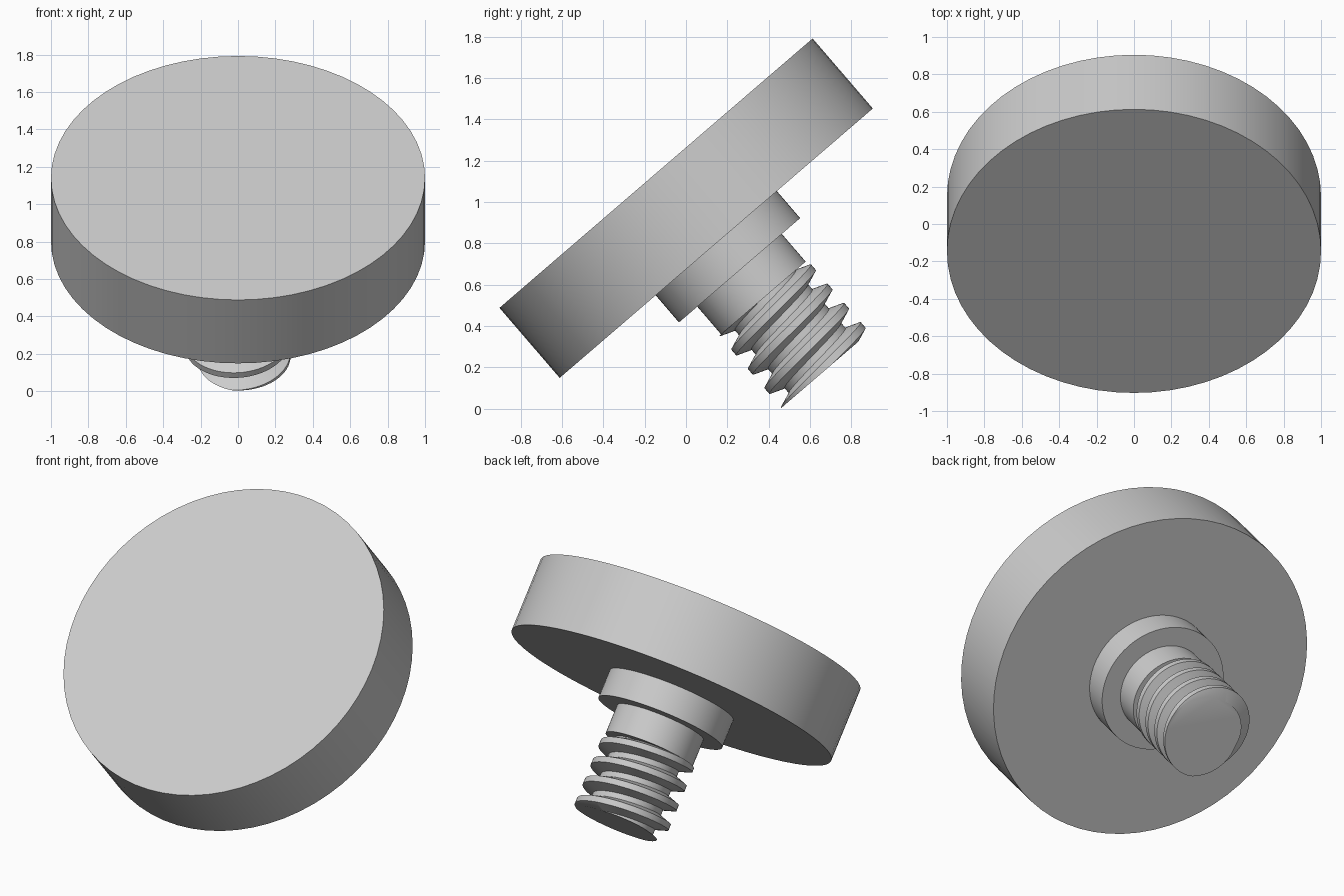
import bpy, bmesh, math
from mathutils import Matrix, Vector

if "Cube" in bpy.data.objects:
    bpy.data.objects.remove(bpy.data.objects["Cube"])

grey = bpy.data.materials.new("light grey")
grey.use_nodes = True
colour = (0.6, 0.6, 0.6, 1)
grey.diffuse_color = colour
grey.node_tree.nodes["Principled BSDF"].inputs["Base Color"].default_value = colour

# The knob leans back; local z runs out of the flat face, depth runs into it
TILT = Matrix.Translation((0, -0.145, 1.14)) @ Matrix.Rotation(math.radians(40.7), 4, 'X')


def finish(name, bm):
    bmesh.ops.recalc_face_normals(bm, faces=bm.faces)
    mesh = bpy.data.meshes.new(name)
    bm.to_mesh(mesh)
    bm.free()
    mesh.materials.append(grey)
    obj = bpy.data.objects.new(name, mesh)
    bpy.context.collection.objects.link(obj)
    obj.matrix_world = TILT
    bpy.ops.object.select_all(action='DESELECT')
    obj.select_set(True)
    bpy.context.view_layer.objects.active = obj
    bpy.ops.object.shade_smooth_by_angle(angle=math.radians(25))
    return obj


def cylinder(name, radius, start, end, sides=64):
    bm = bmesh.new()
    bmesh.ops.create_cone(bm, cap_ends=True, segments=sides, radius1=radius,
                          radius2=radius, depth=end - start,
                          matrix=Matrix.Translation((0, 0, -(start + end) / 2)))
    return finish(name, bm)


def thread(name, start, end, root, crest, pitch, first_crest, sides=64):
    # One pitch of the trapezoid tooth as (offset, radius)
    tooth = [(-0.045, root), (-0.018, crest), (0.018, crest), (0.045, root)]
    turns = range(-2, 6)
    bm = bmesh.new()
    columns = []
    for i in range(sides):
        a = math.tau * i / sides
        columns.append([
            bm.verts.new((r * math.sin(a), r * math.cos(a),
                          -(first_crest + pitch * (k + i / sides) + off)))
            for k in turns for off, r in tooth])
    # The last column joins the first one, one pitch further along
    columns.append(columns[0][len(tooth):])
    for a, b in zip(columns, columns[1:]):
        for j in range(min(len(a), len(b)) - 1):
            bm.faces.new((a[j], a[j + 1], b[j + 1], b[j]))
    # Trim both ends flat and cap them
    for depth, way in ((start, 1), (end, -1)):
        cut = bmesh.ops.bisect_plane(
            bm, geom=bm.verts[:] + bm.edges[:] + bm.faces[:], dist=1e-6,
            plane_co=Vector((0, 0, -depth)), plane_no=Vector((0, 0, way)),
            clear_outer=True)
        rim = [g for g in cut["geom_cut"] if isinstance(g, bmesh.types.BMEdge)]
        bmesh.ops.holes_fill(bm, edges=rim, sides=0)
    return finish(name, bm)


cylinder("disc_head", 1.0, 0, 0.447)
cylinder("collar", 0.387, 0.447, 0.62)
cylinder("plain_shank", 0.27, 0.62, 0.797)
thread("screw_thread", 0.797, 1.257, 0.207, 0.281, 0.123, 0.842)
